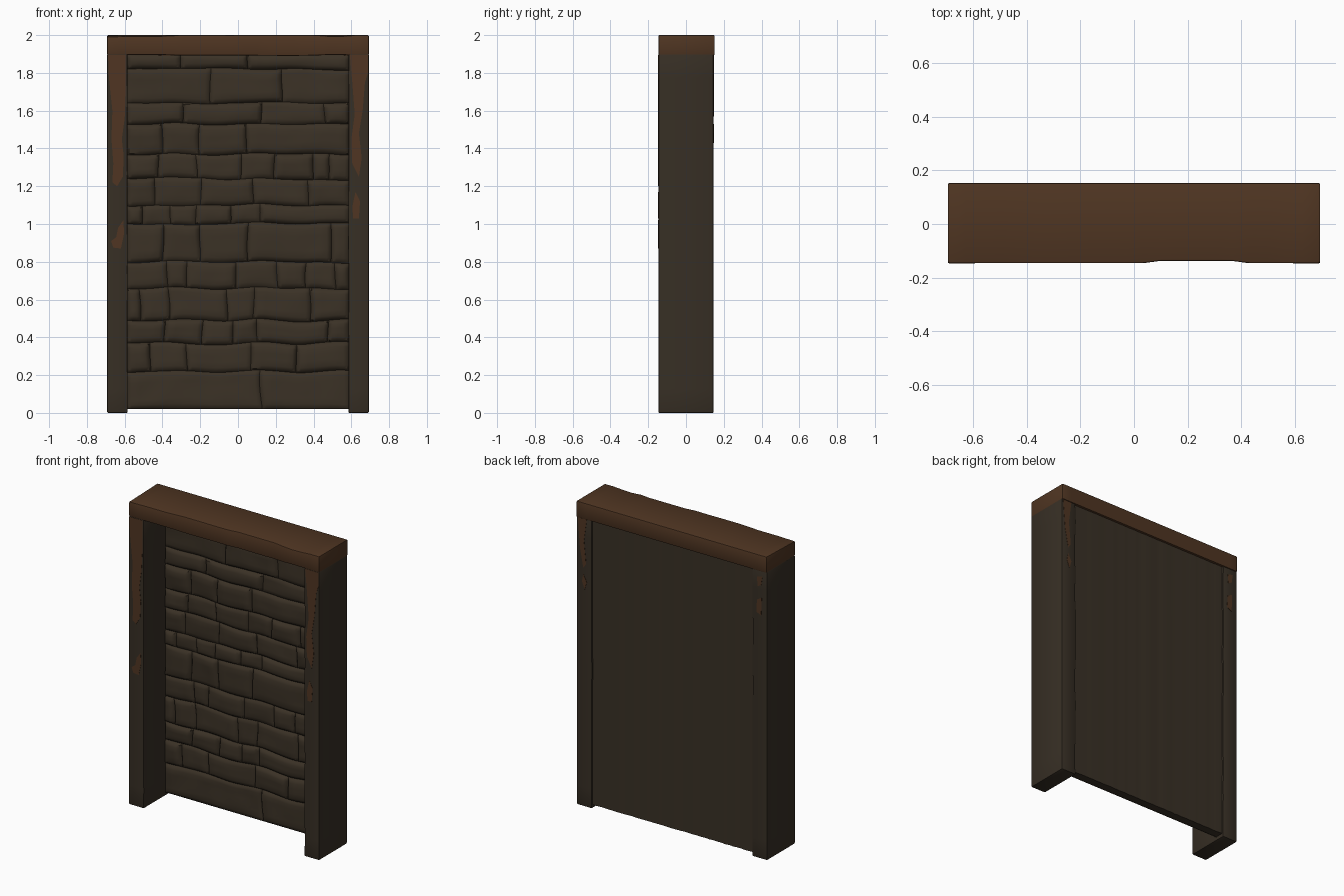
import bpy, bmesh, random
from mathutils import Vector, noise

if "Cube" in bpy.data.objects:
    bpy.data.objects.remove(bpy.data.objects["Cube"])

random.seed(4)


def material(name, rgb):
    m = bpy.data.materials.new(name)
    m.diffuse_color = (*rgb, 1)
    m.use_nodes = True
    m.node_tree.nodes["Principled BSDF"].inputs["Base Color"].default_value = m.diffuse_color
    return m


STONE = material("dark stone", (0.043, 0.031, 0.019))
DARK = material("weathered wood", (0.038, 0.028, 0.018))
BROWN = material("brown wood", (0.079, 0.036, 0.016))
BACK = material("back boards", (0.041, 0.030, 0.019))


def finish(bm, name, mat, smooth=True):
    bmesh.ops.recalc_face_normals(bm, faces=bm.faces)
    mesh = bpy.data.meshes.new(name)
    bm.to_mesh(mesh)
    bm.free()
    ob = bpy.data.objects.new(name, mesh)
    bpy.context.collection.objects.link(ob)
    mesh.materials.append(mat)
    if smooth:
        bpy.ops.object.select_all(action='DESELECT')
        ob.select_set(True)
        bpy.context.view_layer.objects.active = ob
        bpy.ops.object.shade_smooth_by_angle(angle=0.7)
    return ob


def timber(name, lo, hi, axis, mat, wobble, cuts=14):
    """Bevelled box, sliced along its length and slightly uneven."""
    lo, hi = Vector(lo), Vector(hi)
    bm = bmesh.new()
    bmesh.ops.create_cube(bm, size=1)
    mid, size = (lo + hi) / 2, hi - lo
    for v in bm.verts:
        v.co = Vector([mid[i] + v.co[i] * size[i] for i in range(3)])
    bmesh.ops.bevel(bm, geom=bm.edges[:], offset=0.006, segments=2,
                    profile=0.5, affect='EDGES')
    step = size[axis] / (cuts + 1)
    no = Vector([float(i == axis) for i in range(3)])
    for k in range(1, cuts + 1):
        bmesh.ops.bisect_plane(bm, geom=bm.verts[:] + bm.edges[:] + bm.faces[:],
                               plane_co=lo + no * step * k, plane_no=no)
    for v in bm.verts:
        wobble(v.co)
    return finish(bm, name, mat)


# Posts: slight waviness on the inner edges only
def post_wobble(co):
    if abs(co.x) < 0.62:
        co.x += 0.003 * noise.noise(Vector((co.x * 2, 3.1, co.z * 5)))


for side, label in ((-1, "left"), (1, "right")):
    a, b = sorted((side * 0.693, side * 0.585))
    timber(label + "_post", (a, -0.146, 0), (b, 0.146, 1.90), 2, DARK, post_wobble)


# Top beam: worn hollow and dips along the front edges
def beam_wobble(co):
    if co.y < -0.1:
        if 0.08 < co.x < 0.40:
            co.y += 0.009
        n = noise.noise(Vector((co.x * 4, 0.3, 0.7)))
        if co.z < 1.93:
            co.z += 0.005 * n
        else:
            co.z -= 0.014 * max(0, n)


timber("top_beam", (-0.693, -0.146, 1.893), (0.693, 0.152, 2.0), 0, BROWN, beam_wobble, 20)


# Flaking brown patches, as thin plates on the post faces
def plate(name, pts, y, mat):
    bm = bmesh.new()
    ring = [bm.verts.new((x, y - 0.001, z)) for x, z in pts]
    face = bm.faces.new(ring)
    ext = bmesh.ops.extrude_face_region(bm, geom=[face])["geom"]
    for v in ext:
        if isinstance(v, bmesh.types.BMVert):
            v.co.y += 0.002
    finish(bm, name, mat, False)


FRONT, REAR = -0.1464, 0.1464
plate("left_front_streak", [(-.688, 1.895), (-.684, 1.78), (-.665, 1.60), (-.67, 1.45),
      (-.66, 1.32), (-.665, 1.22), (-.64, 1.20), (-.61, 1.25), (-.605, 1.36), (-.615, 1.45),
      (-.60, 1.56), (-.592, 1.72), (-.592, 1.895)], FRONT, BROWN)
plate("left_front_chip", [(-.607, 1.02), (-.603, .95), (-.62, .87), (-.66, .875),
      (-.672, .91), (-.645, .93), (-.635, .98)], FRONT, BROWN)
plate("right_front_streak", [(.592, 1.895), (.605, 1.75), (.618, 1.58), (.60, 1.45),
      (.605, 1.32), (.64, 1.25), (.655, 1.35), (.64, 1.48), (.66, 1.60), (.672, 1.75),
      (.688, 1.80), (.688, 1.895)], FRONT, BROWN)
plate("right_front_chip", [(.605, 1.09), (.622, 1.17), (.646, 1.12), (.64, 1.03),
      (.61, 1.03)], FRONT, BROWN)
plate("right_back_streak", [(.685, 1.893), (.67, 1.70), (.645, 1.57), (.625, 1.60),
      (.64, 1.75), (.62, 1.893)], REAR, BROWN)
plate("right_back_chip", [(.645, 1.53), (.655, 1.48), (.635, 1.43), (.62, 1.48)], REAR, BROWN)
plate("left_back_chip", [(-.66, 1.86), (-.62, 1.85), (-.625, 1.79), (-.65, 1.80)], REAR, BROWN)
plate("left_back_streak", [(-.655, 1.72), (-.62, 1.70), (-.615, 1.62), (-.65, 1.60)], REAR, BROWN)


# Stone courses: heights of the bed joints, and the upright joints in each course
BEDS = [.02, .22, .37, .49, .66, .80, 1.0, 1.10, 1.24, 1.37, 1.53, 1.64, 1.82, 1.90]
JOINTS = [[.12], [-.46, -.27, .07, .31], [-.39, -.19, -.03, .10, .48],
          [-.52, -.37, -.06, .08, .38], [-.37, -.27, -.01, .21, .36, .52],
          [-.39, -.20, .05, .50], [-.51, -.35, -.22, -.04, .11],
          [-.44, -.20, .08, .37], [-.42, -.22, .02, .19, .40, .48],
          [-.40, -.20, .05], [-.29, .13, .46], [-.15, .23], [-.30, .05]]
EDGE = 0.588
GROOVE = 0.083      # depth (y) at the bottom of the joints
RIM = 0.026         # width of the rounded stone edge


def warp(x, z):
    """Shared waviness, so neighbouring stones follow the same joint."""
    fade = min(1, (EDGE - abs(x)) / 0.05) if abs(x) < EDGE else 0
    fz = min(1, max(0, (z - 0.02) / 0.05)) * min(1, max(0, (1.90 - z) / 0.05))
    p = Vector((x * 4.5, 0, z * 4.5))
    return (x + 0.018 * fade * noise.noise(p),
            z + 0.014 * fz * noise.noise(p + Vector((7, 3, 1))))


def stone(bm, x0, x1, z0, z1):
    def stations(a, b):
        rim = min(RIM, (b - a) * 0.3)
        n = max(2, int((b - a) / 0.04))
        inner = [a + rim + (b - a - 2 * rim) * k / n for k in range(n + 1)]
        return [a, a + rim * 0.35] + inner + [b - rim * 0.35, b]

    xs, zs = stations(x0, x1), stations(z0, z1)
    height = random.uniform(0.012, 0.024)
    tilt_x, tilt_z = random.uniform(-.005, .005), random.uniform(-.004, .004)
    grid = []
    for z in zs:
        row = []
        for x in xs:
            d = min(x - x0, x1 - x, z - z0, z1 - z)
            t = min(1, max(0, d) / RIM)
            lift = height * (1 - (1 - t) ** 2.5)
            lift += t * (tilt_x * (2 * (x - x0) / (x1 - x0) - 1)
                         + tilt_z * (2 * (z - z0) / (z1 - z0) - 1)
                         + 0.005 * noise.noise(Vector((x * 9, 5, z * 9))))
            wx, wz = warp(x, z)
            row.append(bm.verts.new((wx, GROOVE - lift, wz)))
        grid.append(row)
    for r in range(len(zs) - 1):
        for c in range(len(xs) - 1):
            bm.faces.new((grid[r][c], grid[r][c + 1], grid[r + 1][c + 1], grid[r + 1][c]))
    # close the rear so every stone is a solid
    rim = (grid[0] + [row[-1] for row in grid[1:-1]] + grid[-1][::-1]
           + [row[0] for row in grid[-2:0:-1]])
    bm.faces.new(rim[::-1])


bm = bmesh.new()
for i, cuts in enumerate(JOINTS):
    xs = [-EDGE] + cuts + [EDGE]
    for a, b in zip(xs, xs[1:]):
        stone(bm, a, b, BEDS[i], BEDS[i + 1])
finish(bm, "stone_wall", STONE)

# Backing panel with faint upright ridges on its rear face
bm = bmesh.new()
N = 40
cols = []
for k in range(N + 1):
    x = -EDGE + 2 * EDGE * k / N
    y = 0.137 + random.uniform(-0.0012, 0.0012)
    z0 = 0.021 + random.uniform(0, 0.003)
    cols.append([bm.verts.new(p) for p in
                 ((x, GROOVE + 0.001, z0), (x, y, z0), (x, y, 1.90), (x, GROOVE + 0.001, 1.90))])
for a, b in zip(cols, cols[1:]):
    for j in range(4):
        bm.faces.new((a[j], a[(j + 1) % 4], b[(j + 1) % 4], b[j]))
bm.faces.new(cols[0])
bm.faces.new(cols[-1][::-1])
finish(bm, "back_panel", BACK)
